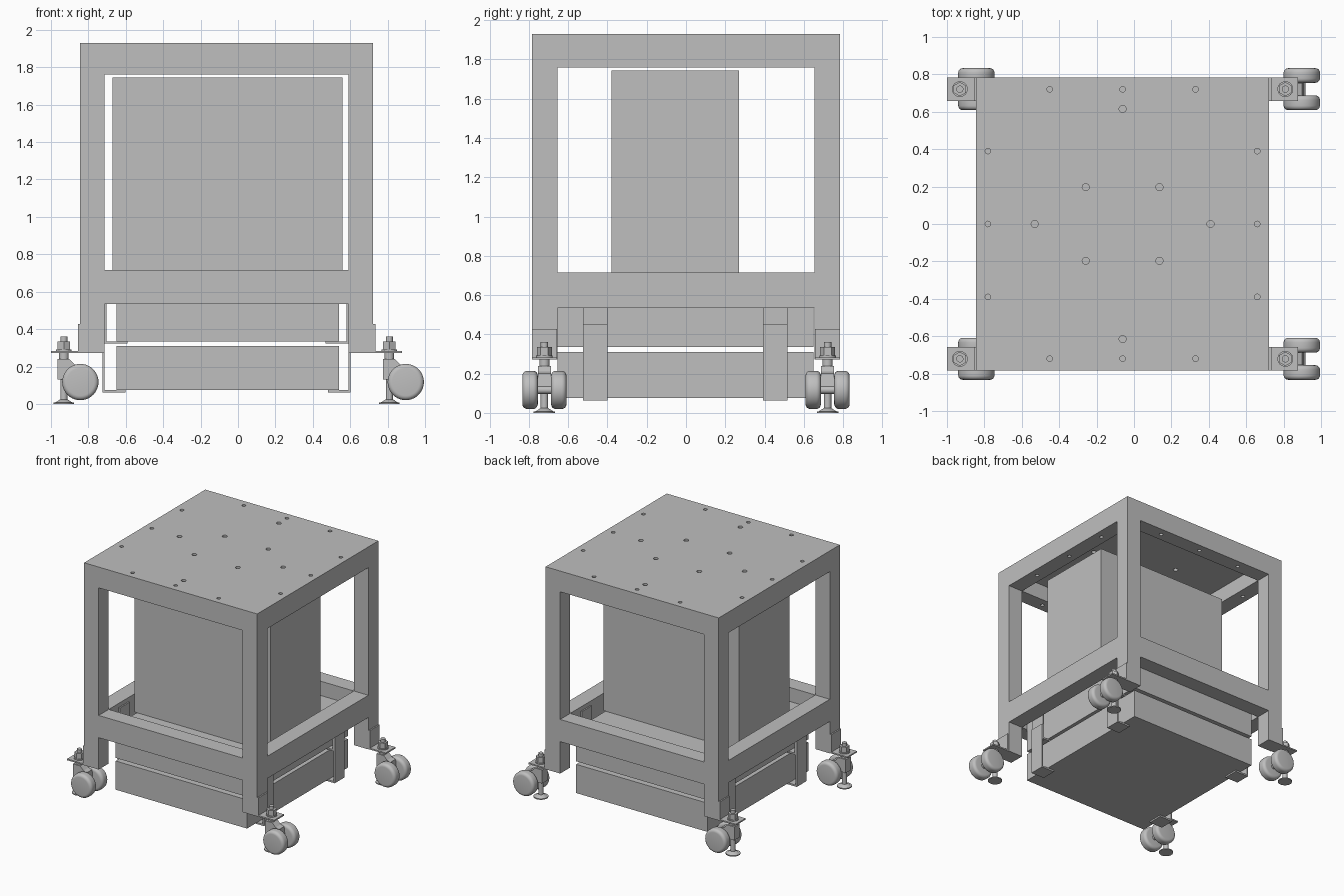
import bpy, bmesh, math
from mathutils import Matrix, Vector

if "Cube" in bpy.data.objects:
    bpy.data.objects.remove(bpy.data.objects["Cube"], do_unlink=True)

grey = bpy.data.materials.new("plain grey")
grey.use_nodes = True
grey.diffuse_color = (0.52, 0.52, 0.52, 1)
grey.node_tree.nodes["Principled BSDF"].inputs["Base Color"].default_value = (0.52, 0.52, 0.52, 1)

CX = -0.061                      # middle of the frame
HALF_X, HALF_Y = 0.784, 0.784    # outer half sizes
IN_X, IN_Y = 0.652, 0.654        # inner half sizes


def finish(name, bm, smooth=False):
    bmesh.ops.recalc_face_normals(bm, faces=bm.faces)
    mesh = bpy.data.meshes.new(name)
    bm.to_mesh(mesh)
    bm.free()
    mesh.materials.append(grey)
    ob = bpy.data.objects.new(name, mesh)
    bpy.context.collection.objects.link(ob)
    if smooth:
        activate(ob)
        bpy.ops.object.shade_smooth_by_angle(angle=math.radians(40))
    return ob


def activate(ob):
    bpy.ops.object.select_all(action='DESELECT')
    ob.select_set(True)
    bpy.context.view_layer.objects.active = ob


def add_box(bm, x, y, z):
    centre = Vector([(a + b) / 2 for a, b in (x, y, z)])
    size = [abs(b - a) for a, b in (x, y, z)]
    bmesh.ops.create_cube(bm, size=1, matrix=Matrix.Translation(centre) @ Matrix.Diagonal((*size, 1)))


def box(name, x, y, z):
    bm = bmesh.new()
    add_box(bm, x, y, z)
    return finish(name, bm)


def add_rod(bm, x, y, z, r, sides=24, r_top=None):
    top = r if r_top is None else r_top
    bmesh.ops.create_cone(bm, cap_ends=True, segments=sides, radius1=r, radius2=top, depth=z[1] - z[0],
                          matrix=Matrix.Translation((x, y, sum(z) / 2)))


def cut(target, cutter):
    mod = target.modifiers.new("cut", 'BOOLEAN')
    mod.operation, mod.solver, mod.object = 'DIFFERENCE', 'EXACT', cutter
    activate(target)
    bpy.ops.object.modifier_apply(modifier=mod.name)
    bpy.data.objects.remove(cutter, do_unlink=True)


# Frame with top plate: one solid, hollowed from below and opened on all sides
frame = box("frame", (CX - HALF_X, CX + HALF_X), (-HALF_Y, HALF_Y), (0.272, 1.93))
span_x, span_y = (CX - IN_X, CX + IN_X), (-IN_Y, IN_Y)
cut(frame, box("cutter", span_x, span_y, (0.1, 1.89)))
for z in ((0.715, 1.76), (0.1, 0.533)):
    cut(frame, box("cutter", span_x, (-2, 2), z))
    cut(frame, box("cutter", (-2, 2), span_y, z))

# Bolt holes through the top
bm = bmesh.new()
for s in (-1, 1):
    for t in (-0.39, 0, 0.39):
        add_rod(bm, CX + t, s * 0.72, (1.6, 2.1), 0.015, 16)
        add_rod(bm, CX + s * 0.72, t, (1.6, 2.1), 0.015, 16)
    add_rod(bm, CX, s * 0.615, (1.6, 2.1), 0.019, 16)
    add_rod(bm, CX + s * 0.47, 0, (1.6, 2.1), 0.019, 16)
    for t in (-1, 1):
        add_rod(bm, CX + t * 0.197, s * 0.197, (1.6, 2.1), 0.019, 16)
cut(frame, finish("cutter", bm))

# Equipment: tall cabinet on two stacked drawers
box("cabinet", (-0.67, 0.56), (-0.38, 0.27), (0.6, 1.745))
box("upper_drawer", (-0.65, 0.54), (-0.655, 0.65), (0.335, 0.6))
box("lower_drawer", (-0.65, 0.54), (-0.655, 0.65), (0.075, 0.31))

# L-shaped hangers carrying the drawers
for side, label in ((-1, "right"), (1, "left")):
    for y, place in ((-0.462, "front"), (0.455, "back")):
        ys = (y - 0.063, y + 0.063)
        for name, outer, low, high in (("upper", IN_X, 0.322, 0.68), ("lower", IN_X + 0.011, 0.062, 0.45)):
            bm = bmesh.new()
            wall = CX + side * outer
            add_box(bm, (wall, wall - side * 0.011), ys, (low, high))
            add_box(bm, (wall - side * 0.011, wall - side * 0.122), ys, (low, low + 0.013))
            finish(f"{place}_{label}_{name}_hanger", bm)


def caster(prefix, x, y):
    # Levelling foot, stem, washer, nut
    bm = bmesh.new()
    add_rod(bm, x, y, (0, 0.008), 0.055)
    add_rod(bm, x, y, (0.008, 0.025), 0.045, r_top=0.018)
    add_rod(bm, x, y, (0.02, 0.36), 0.019)
    add_rod(bm, x, y, (0.24, 0.272), 0.026)
    add_rod(bm, x, y, (0.283, 0.292), 0.042)
    add_rod(bm, x, y, (0.292, 0.335), 0.038, 6)
    finish(prefix + "_levelling_foot", bm, True)

    # Swivel housing between the wheels
    bm = bmesh.new()
    profile = ((-0.035, 0.13), (-0.035, 0.24), (0.03, 0.24), (0.06, 0.21),
               (0.09, 0.2), (0.1, 0.11), (0.06, 0.1), (0.03, 0.13))
    face = bm.faces.new([bm.verts.new((x + a, y - 0.034, z)) for a, z in profile])
    side = bmesh.ops.extrude_face_region(bm, geom=[face])
    moved = [v for v in side["geom"] if isinstance(v, bmesh.types.BMVert)]
    bmesh.ops.translate(bm, verts=moved, vec=(0, 0.068, 0))
    finish(prefix + "_swivel_housing", bm)

    # Axle and twin rounded wheels
    turn = Matrix.Translation((x + 0.088, y, 0.117)) @ Matrix.Rotation(math.pi / 2, 4, 'X')
    bm = bmesh.new()
    add_rod(bm, 0, 0, (-0.08, 0.08), 0.02)
    bm.transform(turn)
    finish(prefix + "_axle", bm, True)
    for s, name in ((-1, "inner"), (1, "outer")):
        bm = bmesh.new()
        add_rod(bm, 0, 0, (s * 0.073 - 0.039, s * 0.073 + 0.039), 0.097, 40)
        rims = [e for e in bm.edges if any(len(f.verts) > 4 for f in e.link_faces)]
        bmesh.ops.bevel(bm, geom=rims, offset=0.024, segments=5, profile=0.5, affect='EDGES')
        bm.transform(turn)
        finish(f"{prefix}_{name}_wheel", bm, True)


# Corner angle brackets with casters
for sx, label in ((-1, "right"), (1, "left")):
    for sy, place in ((-1, "front"), (1, "back")):
        wall = CX + sx * HALF_X
        ys = (sy * 0.658, sy * HALF_Y)
        bm = bmesh.new()
        add_box(bm, (wall, wall + sx * 0.011), ys, (0.272, 0.427))
        add_box(bm, (wall + sx * 0.011, wall + sx * 0.155), ys, (0.272, 0.283))
        finish(f"{place}_{label}_angle_bracket", bm)
        caster(f"{place}_{label}", CX + sx * 0.87, sy * 0.721)
